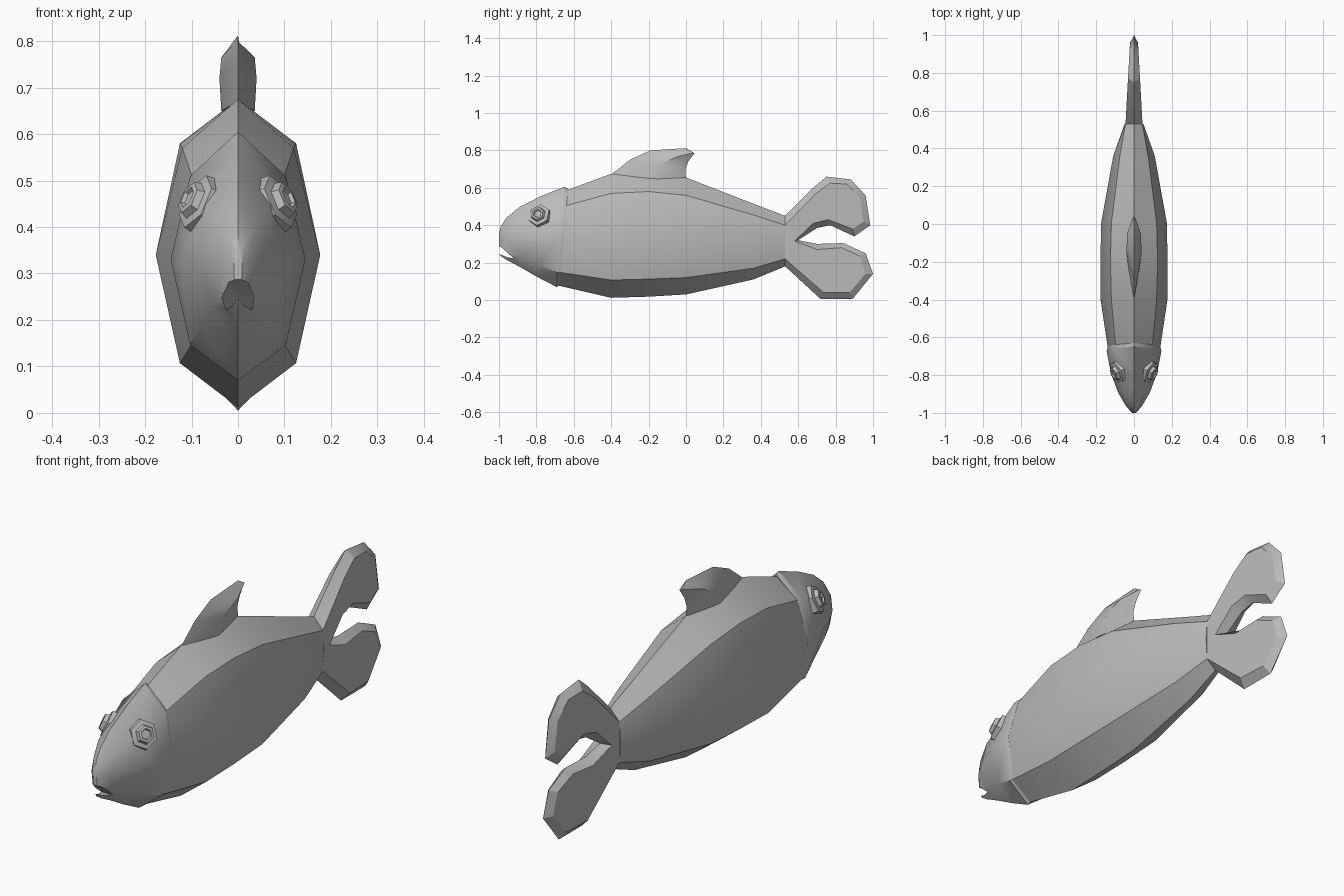
import bpy
import bmesh
from mathutils import Vector

if "Cube" in bpy.data.objects:
    bpy.data.objects.remove(bpy.data.objects["Cube"], do_unlink=True)

grey = bpy.data.materials.new("plain grey")
grey.use_nodes = True
tone = (0.5, 0.5, 0.5, 1)
grey.diffuse_color = tone
grey.node_tree.nodes["Principled BSDF"].inputs["Base Color"].default_value = tone


def finish(name, bm, angle=0.5):
    """Turn a bmesh into a grey object with smooth faces and sharp creases."""
    bmesh.ops.remove_doubles(bm, verts=bm.verts, dist=0.0005)
    bmesh.ops.recalc_face_normals(bm, faces=bm.faces)
    mesh = bpy.data.meshes.new(name)
    bm.to_mesh(mesh)
    bm.free()
    mesh.materials.append(grey)
    obj = bpy.data.objects.new(name, mesh)
    bpy.context.collection.objects.link(obj)
    bpy.ops.object.select_all(action="DESELECT")
    obj.select_set(True)
    bpy.context.view_layer.objects.active = obj
    if angle:
        bpy.ops.object.shade_smooth_by_angle(angle=angle)
    return obj


def loft(rings):
    """Skin closed rings of points and cap both ends."""
    bm = bmesh.new()
    loops = [[bm.verts.new(p) for p in ring] for ring in rings]
    count = len(loops[0])
    for a, b in zip(loops, loops[1:]):
        for i in range(count):
            j = (i + 1) % count
            bm.faces.new((a[i], a[j], b[j], b[i]))
    bm.faces.new(loops[0])
    bm.faces.new(loops[-1])
    return bm


def section(y, top, shoulder, middle, low, bottom, slant=0.0):
    """Eight-sided cross-section, mirrored across x."""
    half = [shoulder, middle, low]
    flat = [(0, top)] + half + [(0, bottom)] + [(-x, z) for x, z in reversed(half)]
    return [Vector((x, y + slant * (z - 0.33), z)) for x, z in flat]


# Body: deep in the middle, narrowing to the tail root
body_rings = [
    section(-0.675, 0.58, (0.096, 0.5), (0.136, 0.33), (0.098, 0.15), 0.08, 0.08),
    section(-0.4, 0.675, (0.12, 0.57), (0.177, 0.34), (0.125, 0.107), 0.012),
    section(-0.2, 0.675, (0.125, 0.58), (0.177, 0.34), (0.125, 0.112), 0.018),
    section(0, 0.655, (0.12, 0.56), (0.175, 0.34), (0.12, 0.12), 0.03),
    section(0.36, 0.515, (0.075, 0.455), (0.11, 0.32), (0.075, 0.17), 0.11),
    section(0.53, 0.45, (0.045, 0.4), (0.05, 0.31), (0.045, 0.22), 0.18),
]
finish("body", loft(body_rings))

# Head: rounded snout ending in a collar that overlaps the body
collar = section(-0.672, 0.605, (0.103, 0.51), (0.145, 0.33), (0.103, 0.146), 0.07, 0.08)
hub = Vector((0, -0.672, 0.33))
lip = [hub + (p - hub) * 0.965 + Vector((0, 0.02, 0)) for p in collar]
head_rings = [
    lip,
    collar,
    section(-0.79, 0.553, (0.08, 0.465), (0.122, 0.33), (0.076, 0.19), 0.125, 0.04),
    section(-0.89, 0.497, (0.06, 0.43), (0.085, 0.33), (0.055, 0.23), 0.178),
    section(-0.96, 0.44, (0.033, 0.395), (0.045, 0.325), (0.03, 0.25), 0.215),
    section(-0.99, 0.395, (0.017, 0.37), (0.02, 0.32), (0.017, 0.265), 0.235),
    section(-1, 0.355, (0.007, 0.345), (0.009, 0.315), (0.007, 0.265), 0.25),
]
head = finish("head", loft(head_rings), 0)

# Mouth: a narrow wedge cut through the snout
mouth = [(-1.05, 0.31), (-0.985, 0.28), (-0.92, 0.222), (-0.96, 0.23), (-1.05, 0.268)]
cutter = finish("mouth_cutter", loft([[(x, y, z) for y, z in mouth] for x in (-0.2, 0.2)]), 0)
cutter.hide_render = True
cutter.hide_set(True)
cut = head.modifiers.new("mouth", "BOOLEAN")
cut.operation = "DIFFERENCE"
cut.solver = "EXACT"
cut.object = cutter
bpy.context.view_layer.objects.active = head
head.select_set(True)
bpy.ops.object.modifier_apply(modifier=cut.name)
bpy.data.objects.remove(cutter, do_unlink=True)
bpy.ops.object.shade_smooth_by_angle(angle=0.6)

# Dorsal fin: leading edge, side ridge and trailing edge, from root to tip
leading = [(-0.4, 0.67), (-0.3, 0.75), (-0.19, 0.8), (0, 0.812)]
ridge = [(-0.19, 0.65), (-0.15, 0.72), (-0.05, 0.765), (0.04, 0.787)]
trailing = [(0, 0.64), (-0.003, 0.7), (0.012, 0.74), (0.045, 0.785)]
widths = [0.036, 0.04, 0.036, 0.004]
fin_rings = [
    [(0, *a), (w, *r), (0, *t), (-w, *r)]
    for a, r, t, w in zip(leading, ridge, trailing, widths)
]
finish("dorsal_fin", loft(fin_rings))

# Tail fin: forked outline with a sharp rim and flat tapering sides
rim = [
    (0.53, 0.45), (0.68, 0.6), (0.75, 0.66), (0.88, 0.645), (0.96, 0.56), (0.985, 0.4),
    (0.9, 0.34), (0.77, 0.4), (0.7, 0.385), (0.6, 0.32), (0.7, 0.3), (0.84, 0.305),
    (0.96, 0.25), (1, 0.14), (0.89, 0.005), (0.72, 0.005), (0.53, 0.18),
]
panel = [
    (0.53, 0.4), (0.69, 0.565), (0.77, 0.625), (0.86, 0.62), (0.93, 0.55), (0.95, 0.42),
    (0.89, 0.38), (0.76, 0.43), (0.68, 0.41), (0.58, 0.315), (0.7, 0.27), (0.83, 0.28),
    (0.93, 0.235), (0.96, 0.14), (0.875, 0.04), (0.735, 0.04), (0.53, 0.22),
]


def side(sign):
    return [(sign * (0.045 - 0.055 * (y - 0.53)), y, z) for y, z in panel]


finish("tail_fin", loft([side(1), [(0, y, z) for y, z in rim], side(-1)]))

# Eyes: six-sided stepped discs facing outward, up and a little forward
steps = [(0.068, -0.03), (0.062, 0.012), (0.042, 0.016), (0.036, 0.032), (0.024, 0.034), (0.02, 0.026)]
for name, sign in (("left_eye", 1), ("right_eye", -1)):
    axis = Vector((sign * 0.82, -0.4, 0.42))
    turn = axis.to_track_quat("Z", "Y")
    centre = Vector((sign * 0.082, -0.782, 0.45))
    rings = []
    for radius, height in steps:
        ring = bmesh.new()
        bmesh.ops.create_circle(ring, segments=6, radius=radius)
        rings.append([centre + turn @ (v.co + Vector((0, 0, height))) for v in ring.verts])
        ring.free()
    finish(name, loft(rings))
